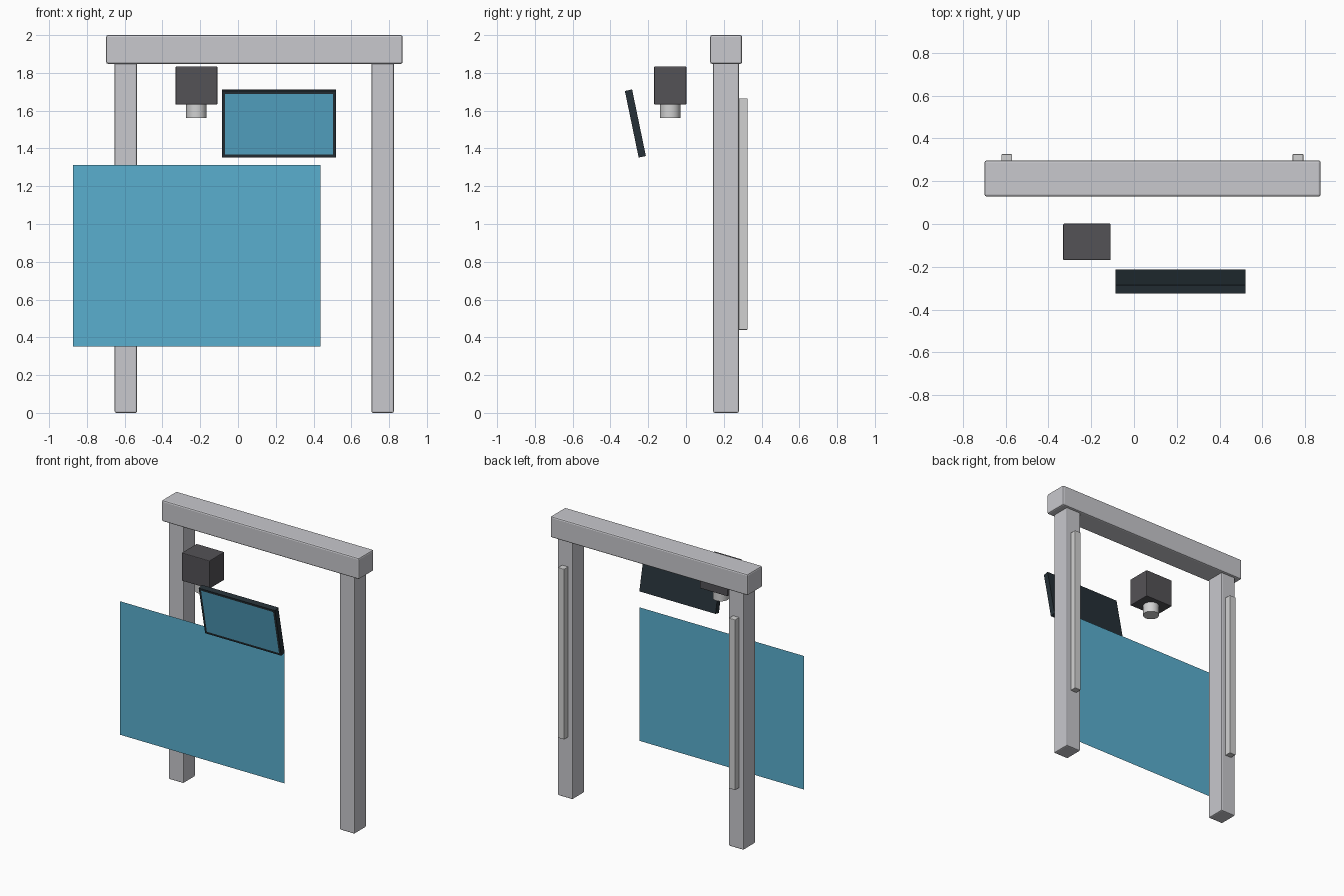
import bpy, bmesh, math
from mathutils import Matrix

if "Cube" in bpy.data.objects:
    bpy.data.objects.remove(bpy.data.objects["Cube"])


def mat(name, rgb):
    m = bpy.data.materials.new(name)
    m.diffuse_color = (*rgb, 1)
    m.use_nodes = True
    m.node_tree.nodes["Principled BSDF"].inputs["Base Color"].default_value = m.diffuse_color
    return m


GREY = mat("frame_grey", (0.58, 0.58, 0.61))
PALE = mat("pale_grey", (0.64, 0.64, 0.64))
CHARCOAL = mat("charcoal", (0.088, 0.084, 0.093))
NAVY = mat("dark_slate", (0.019, 0.030, 0.038))
BLUE = mat("screen_blue", (0.100, 0.426, 0.625))


def finish(name, bm, *mats):
    me = bpy.data.meshes.new(name)
    bm.to_mesh(me)
    bm.free()
    ob = bpy.data.objects.new(name, me)
    bpy.context.collection.objects.link(ob)
    for m in mats:
        me.materials.append(m)
    return ob


def box(name, xs, ys, zs, material, bevel=0.0):
    """Box between given limits, with optional rounded edges."""
    bm = bmesh.new()
    size = [b - a for a, b in (xs, ys, zs)]
    mid = [(a + b) / 2 for a, b in (xs, ys, zs)]
    bmesh.ops.create_cube(bm, size=1, matrix=Matrix.Translation(mid) @ Matrix.Diagonal((*size, 1)))
    ob = finish(name, bm, material)
    if bevel:
        mod = ob.modifiers.new("rounded_edges", 'BEVEL')
        mod.width = bevel
        mod.segments = 2
    return ob


# Gantry: top beam, two posts, and a light strip behind each post
box("top_beam", (-0.698, 0.872), (0.128, 0.297), (1.848, 2.0), GREY, 0.01)
for side, x in (("left", -0.594), ("right", 0.766)):
    box(side + "_post", (x - 0.059, x + 0.059), (0.144, 0.28), (0, 1.855), GREY, 0.008)
    box(side + "_strip", (x - 0.025, x + 0.025), (0.278, 0.326), (0.44, 1.665), PALE, 0.003)

# Projector body and its downward lens
box("projector_body", (-0.331, -0.109), (-0.169, 0.002), (1.632, 1.834), CHARCOAL, 0.005)
bm = bmesh.new()
bmesh.ops.create_cone(bm, cap_ends=True, segments=32, radius1=0.054, radius2=0.054, depth=0.08,
                      matrix=Matrix.Translation((-0.22, -0.084, 1.6)))
lens = finish("projector_lens", bm, PALE)
bpy.context.view_layer.objects.active = lens
lens.select_set(True)
bpy.ops.object.shade_smooth_by_angle(angle=math.radians(40))

# Large paper-thin panel
bm = bmesh.new()
bmesh.ops.create_grid(bm, x_segments=1, y_segments=1, size=0.5,
                      matrix=Matrix.Translation((-0.218, -0.095, 0.832))
                      @ Matrix.Rotation(math.radians(90), 4, 'X')
                      @ Matrix.Diagonal((1.31, 0.96, 1, 1)))
finish("large_panel", bm, BLUE)

# Tilted monitor with the display inset in its front face
bm = bmesh.new()
bmesh.ops.create_cube(bm, size=1, matrix=Matrix.Diagonal((0.606, 0.039, 0.36, 1)))
bm.normal_update()
front = min(bm.faces, key=lambda f: f.normal.y)
bmesh.ops.inset_region(bm, faces=[front], thickness=0.023, depth=0)
front.material_index = 1
monitor = finish("monitor", bm, NAVY, BLUE)
monitor.location = (0.217, -0.268, 1.532)
monitor.rotation_euler.x = math.radians(11.7)
